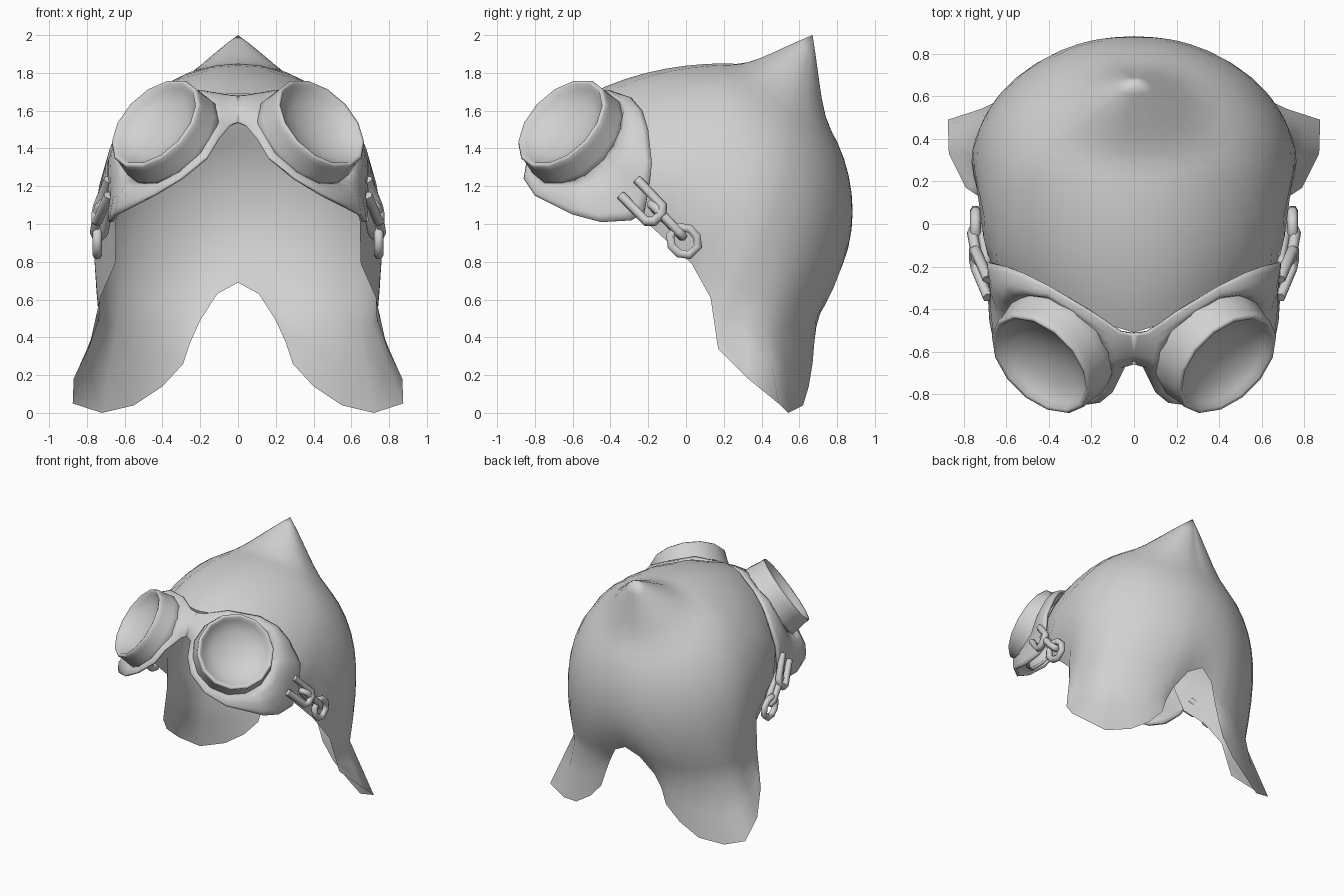
import bpy, bmesh, math
from mathutils import Vector

cube = bpy.data.objects.get("Cube")
if cube:
    bpy.data.objects.remove(cube)

GREY = 0.64
mat = bpy.data.materials.new("plain_grey")
mat.use_nodes = True
mat.diffuse_color = (GREY, GREY, GREY, 1)
mat.node_tree.nodes["Principled BSDF"].inputs["Base Color"].default_value = (GREY, GREY, GREY, 1)


def add_mirror(obj):
    mod = obj.modifiers.new("mirror", "MIRROR")
    mod.use_mirror_merge = True
    mod.merge_threshold = 0.002


def loft(name, rows, closed, angle):
    """Skin rows of points; a row holding one point becomes a fan."""
    bm = bmesh.new()
    rings = [[bm.verts.new(p) for p in row] for row in rows]
    for a, b in zip(rings, rings[1:]):
        n = max(len(a), len(b))
        for i in range(n if closed else n - 1):
            j = (i + 1) % n
            quad = [a[i % len(a)], a[j % len(a)], b[j % len(b)], b[i % len(b)]]
            bm.faces.new(list(dict.fromkeys(quad)))
    bmesh.ops.remove_doubles(bm, verts=bm.verts, dist=0.0005)
    bmesh.ops.recalc_face_normals(bm, faces=bm.faces)
    mesh = bpy.data.meshes.new(name)
    bm.to_mesh(mesh)
    bm.free()
    obj = bpy.data.objects.new(name, mesh)
    bpy.context.collection.objects.link(obj)
    mesh.materials.append(mat)
    bpy.ops.object.select_all(action="DESELECT")
    obj.select_set(True)
    bpy.context.view_layer.objects.active = obj
    bpy.ops.object.shade_smooth_by_angle(angle=math.radians(angle))
    add_mirror(obj)
    return obj


# Cap: meridians run from the pointed crown over an ellipsoid to the neck line
cap_centre = Vector((0, 0.2, 1.05))


def scale_y(y):
    return 0.685 if y > 0 else 1.17


def to_unit(p):
    d = Vector(p) - cap_centre
    return Vector((d.x / 0.765, d.y / scale_y(d.y), d.z / 0.8))


def from_unit(u):
    return cap_centre + Vector((u.x * 0.765, u.y * scale_y(u.y), u.z * 0.8))


brow = [(0, -.51, 1.69), (.2, -.45, 1.68), (.4, -.36, 1.59), (.55, -.31, 1.43),
        (.64, -.29, 1.2), (.645, -.2, 1), (.65, .03, .79), (.73, .13, .61)]
neck = [(.735, .19, .5), (.735, .32, .48), (.71, .42, .47), (.64, .51, .46),
        (.53, .59, .46), (.42, .65, .47), (.32, .69, .5), (.25, .71, .53), (.2, .73, .56)]
flap = [(.79, .17, .34), (.87, .33, .18), (.875, .49, .05), (.72, .54, 0),
        (.55, .62, .04), (.4, .65, .14), (.29, .67, .26), (.25, .67, .38), (.2, .69, .49)]
nape = [(.11, .75, .63), (0, .78, .69)]

tip = to_unit((0, 0.67, 2))
tip_dir = tip.normalized()
STEPS = 14
cap_rows = [[from_unit(tip)]]
for k in range(1, STEPS + 1):
    t = (k / STEPS) ** 1.2
    row = []
    for p in brow + neck + nape:
        edge = to_unit(p)
        edge_dir = edge.normalized()
        span = tip_dir.angle(edge_dir)
        way = (tip_dir * math.sin((1 - t) * span) + edge_dir * math.sin(t * span)) / math.sin(span)
        reach = 0.46 + 0.12 * edge_dir.x
        peak = (tip.length - 1) * max(0, 1 - t * span / reach) ** 2
        row.append(from_unit(way * (1 + peak + (edge.length - 1) * t ** 6)))
    cap_rows.append(row)
# Ear flaps flare out below the neck line
neck_row = cap_rows[-1]
hem = [Vector(p) for p in brow + flap + nape]
for f in (0.5, 1):
    cap_rows.append([a.lerp(b, f) for a, b in zip(neck_row, hem)])
loft("cap", cap_rows, False, 60)

# Goggle frame of reference: axis points forward, up and outward
axis = Vector((1, -1, 1)).normalized()
side = Vector((1, 1, 0)).normalized()
up = side.cross(axis)
if up.z < 0:
    up = -up
lens_centre = Vector((0.435, -0.655, 1.53))


def around(angle, radius, depth):
    return lens_centre + axis * depth + (side * math.cos(angle) + up * math.sin(angle)) * radius


# Eye cup: lathed tube with rolled rim and concave lens
SIDES = 14
cup_profile = [(.285, -.18), (.3, -.15), (.298, -.11), (.285, -.03), (.286, 0),
               (.277, .011), (.262, .006), (.245, -.022), (.17, -.065), (.085, -.09)]
cup_rows = [[around(math.tau * i / SIDES, r, d) for i in range(SIDES)] for r, d in cup_profile]
cup_rows.append([lens_centre - axis * 0.097])
loft("goggle_cup", cup_rows, True, 75)

# Mask: puffed skin from the cup base out to the edge that lies on the face
mask_edge = [
    (0, -.52, 1.68), (0, -.62, 1.63), (0, -.66, 1.54), (.04, -.67, 1.52), (.1, -.79, 1.45),
    (.16, -.84, 1.35), (.3, -.86, 1.24), (.45, -.8, 1.15), (.65, -.6, 1.05),
    (.68, -.45, 1.01), (.69, -.29, 1.02), (.685, -.22, 1.06), (.69, -.2, 1.18),
    (.69, -.18, 1.32), (.6, -.2, 1.5), (.52, -.23, 1.6), (.4, -.29, 1.67),
    (.2, -.41, 1.71), (.06, -.51, 1.685)]
base_centre = lens_centre - axis * 0.15
mask_rows = [[] for _ in range(5)]
for p in mask_edge:
    p = Vector(p)
    d = p - base_centre
    b = around(math.atan2(d.dot(up), d.dot(side)), 0.285, -0.14)
    swell = axis * 0.05 if p.x > 0.5 else axis * 0.02 if p.x > 0.1 else Vector()
    for row, f in zip(mask_rows, (0, 0.3, 0.6, 0.88, 1)):
        row.append(b.lerp(p, f) + swell * math.sin(f * math.pi))
mask = loft("goggle_mask", mask_rows, True, 75)
solid = mask.modifiers.new("thickness", "SOLIDIFY")
solid.thickness = 0.02
solid.offset = -1


# Chain links that hold the mask to the cap
def link(name, centre, along, across, half_length, half_width, corner, closed=True):
    along, across = Vector(along).normalized(), Vector(across).normalized()
    straight = half_length - corner
    outline = [(half_length, half_width * .5), (straight, half_width),
               (-straight, half_width), (-half_length, half_width * .5)]
    outline += [(a, -w) for a, w in reversed(outline)]
    if not closed:
        outline = outline[1:-1]
    curve = bpy.data.curves.new(name, "CURVE")
    curve.dimensions = "3D"
    curve.bevel_depth = 0.026
    curve.bevel_resolution = 1
    curve.use_fill_caps = True
    spline = curve.splines.new("POLY")
    spline.points.add(len(outline) - 1)
    spline.use_cyclic_u = closed
    for pt, (a, w) in zip(spline.points, outline):
        pt.co = (*(Vector(centre) + along * a + across * w), 1)
    curve.materials.append(mat)
    obj = bpy.data.objects.new(name, curve)
    bpy.context.collection.objects.link(obj)
    add_mirror(obj)


flat = (0, 0.72, 0.7)
link("upper_chain_link", (.715, -.235, 1.125), (-.3, -.7, .72), flat, 0.13, 0.06, 0.03, False)
link("middle_chain_link", (.725, -.1, 1.02), (.12, .7, -.72), (1, 0, .1), 0.12, 0.024, 0.03)
link("lower_chain_link", (.745, -.01, .91), (0, .7, -.72), flat, 0.072, 0.066, 0.045)
